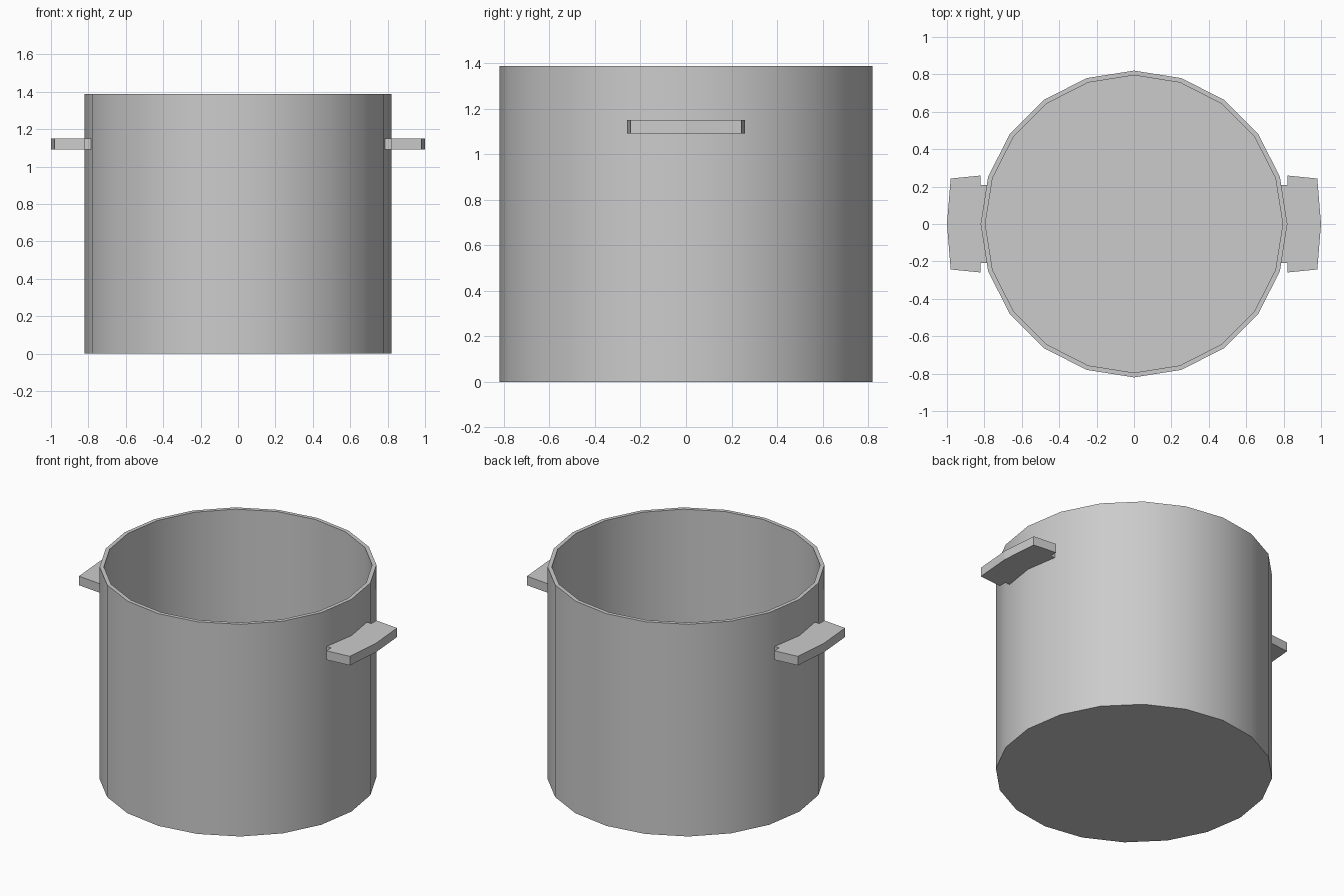
import bpy, bmesh, math

if "Cube" in bpy.data.objects:
    bpy.data.objects.remove(bpy.data.objects["Cube"])

SIDES = 20
R_OUT, R_IN = 0.82, 0.795
HEIGHT, FLOOR = 1.387, 0.025


def finish(name, bm):
    bmesh.ops.recalc_face_normals(bm, faces=bm.faces)
    mesh = bpy.data.meshes.new(name)
    bm.to_mesh(mesh)
    bm.free()
    obj = bpy.data.objects.new(name, mesh)
    bpy.context.collection.objects.link(obj)
    return obj


def ring(bm, radius, z):
    step = 2 * math.pi / SIDES
    return [bm.verts.new((radius * math.cos(i * step), radius * math.sin(i * step), z))
            for i in range(SIDES)]


# Pot body: outer wall, rim, inner wall, closed floors
bm = bmesh.new()
profile = [(R_OUT, 0), (R_OUT, HEIGHT), (R_IN, HEIGHT), (R_IN, FLOOR)]
rings = [ring(bm, r, z) for r, z in profile]
for a, b in zip(rings, rings[1:]):
    for i in range(SIDES):
        j = (i + 1) % SIDES
        bm.faces.new((a[i], a[j], b[j], b[i]))
bm.faces.new(rings[0])
bm.faces.new(rings[-1])
pot = finish("pot_body", bm)
bpy.context.view_layer.objects.active = pot
pot.select_set(True)
bpy.ops.object.shade_smooth_by_angle(angle=math.radians(30))


# Side handles: bowed plate with a narrower neck set into the wall
def handle(name, side):
    half = [(1.0, 0), (0.98, 0.243), (0.82, 0.259), (0.82, 0.208), (0.775, 0.208), (0.808, 0)]
    outline = half + [(x, -y) for x, y in reversed(half[1:-1])]
    bm = bmesh.new()
    face = bm.faces.new([bm.verts.new((side * x, y, 1.091)) for x, y in outline])
    top = bmesh.ops.extrude_face_region(bm, geom=[face], use_keep_orig=True)["geom"]
    bmesh.ops.translate(bm, vec=(0, 0, 0.059),
                        verts=[v for v in top if isinstance(v, bmesh.types.BMVert)])
    return finish(name, bm)


handle("right_handle", 1)
handle("left_handle", -1)
